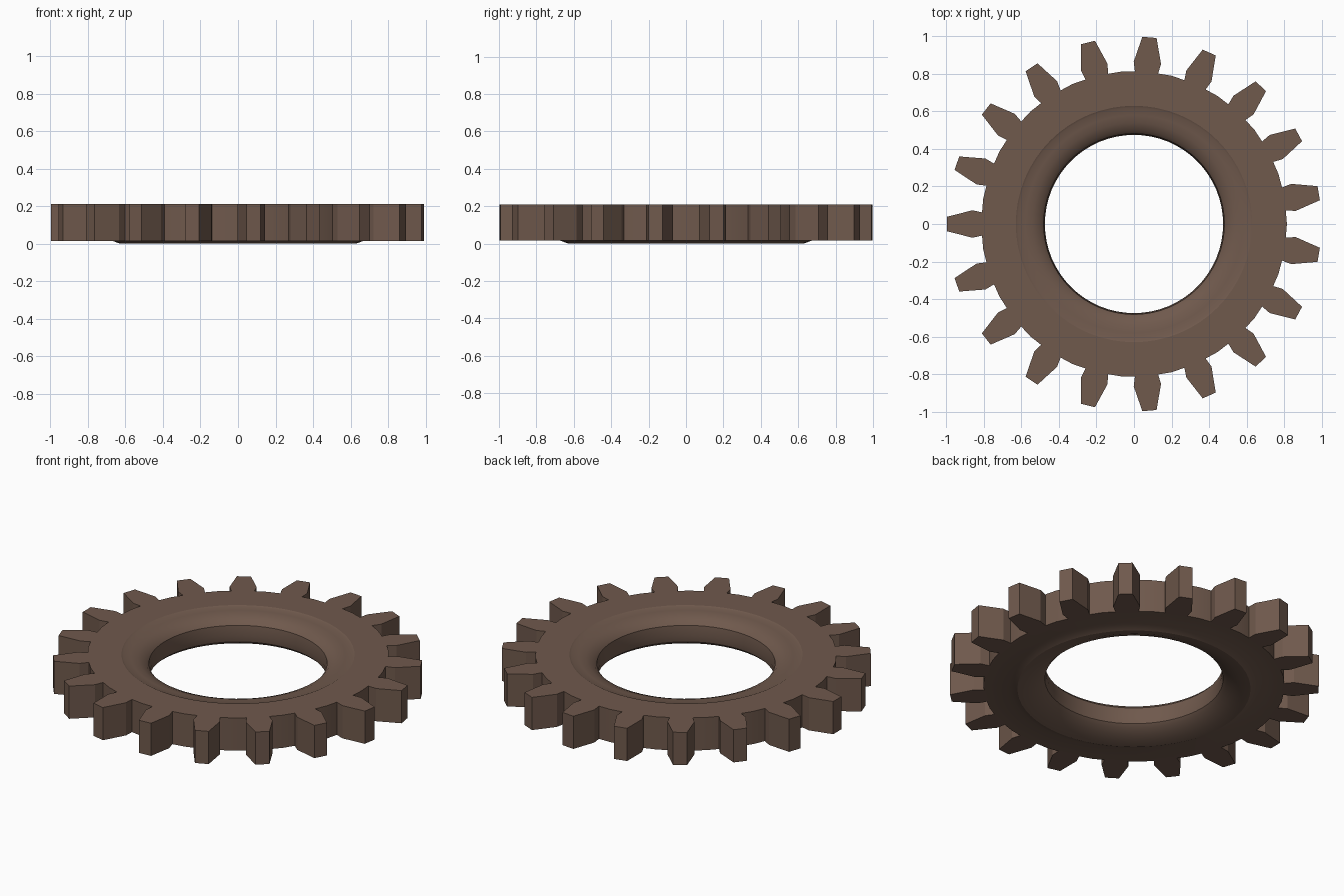
import bpy, bmesh
from math import sin, cos, pi, radians

if "Cube" in bpy.data.objects:
    bpy.data.objects.remove(bpy.data.objects["Cube"])

TEETH, SEG = 19, 64
Z0, Z1 = 0.015, 0.21

# half outline of one tooth: (distance from centre, half width)
TOOTH = [(0.81, 0.062), (0.862, 0.073), (0.998, 0.038)]
# dished rim cross-section, from the top face through the hole to the underside
RIM = [(0.63, Z1), (0.62, 0.205), (0.58, 0.203), (0.54, 0.195), (0.50, 0.178),
       (0.482, 0.158), (0.475, 0.10), (0.482, 0.06), (0.50, 0.043),
       (0.54, 0.024), (0.58, 0.008), (0.63, 0.0), (0.67, Z0)]


def outline():
    pts = []
    half = TOOTH + [(r, -w) for r, w in reversed(TOOTH)]
    for i in range(TEETH):
        a = pi + 2 * pi * i / TEETH
        for r, w in half:
            pts.append((r * cos(a) + w * sin(a), r * sin(a) - w * cos(a)))
        m = a + pi / TEETH                      # middle of the gap
        pts.append((0.815 * cos(m), 0.815 * sin(m)))
    return pts


def loop(bm, pts, z):
    return [bm.verts.new((x, y, z)) for x, y in pts]


def circle(r):
    return [(r * cos(2 * pi * i / SEG), r * sin(2 * pi * i / SEG)) for i in range(SEG)]


def bridge(bm, a, b):
    n = len(a)
    for i in range(n):
        j = (i + 1) % n
        bm.faces.new((a[i], a[j], b[j], b[i]))


def ring_edges(bm, vs):
    return [bm.edges.get((vs[i], vs[i - 1])) for i in range(len(vs))]


bm = bmesh.new()
# toothed outer wall
teeth = outline()
low, high = loop(bm, teeth, Z0), loop(bm, teeth, Z1)
bridge(bm, low, high)
# dished rim and hole
rings = [loop(bm, circle(r), z) for r, z in RIM]
for a, b in zip(rings, rings[1:]):
    bridge(bm, a, b)
# flat top and bottom faces between teeth and rim
for outer, inner in ((high, rings[0]), (low, rings[-1])):
    bmesh.ops.triangle_fill(bm, use_beauty=True,
                            edges=ring_edges(bm, outer) + ring_edges(bm, inner))
bmesh.ops.recalc_face_normals(bm, faces=bm.faces[:])

mesh = bpy.data.meshes.new("gear_wheel")
bm.to_mesh(mesh)
bm.free()
gear = bpy.data.objects.new("gear_wheel", mesh)
bpy.context.collection.objects.link(gear)

mat = bpy.data.materials.new("brown_metal")
mat.diffuse_color = (0.16, 0.10, 0.073, 1)
mat.use_nodes = True
mat.node_tree.nodes["Principled BSDF"].inputs["Base Color"].default_value = mat.diffuse_color
mesh.materials.append(mat)

bpy.context.view_layer.objects.active = gear
gear.select_set(True)
bpy.ops.object.shade_smooth_by_angle(angle=radians(25))
